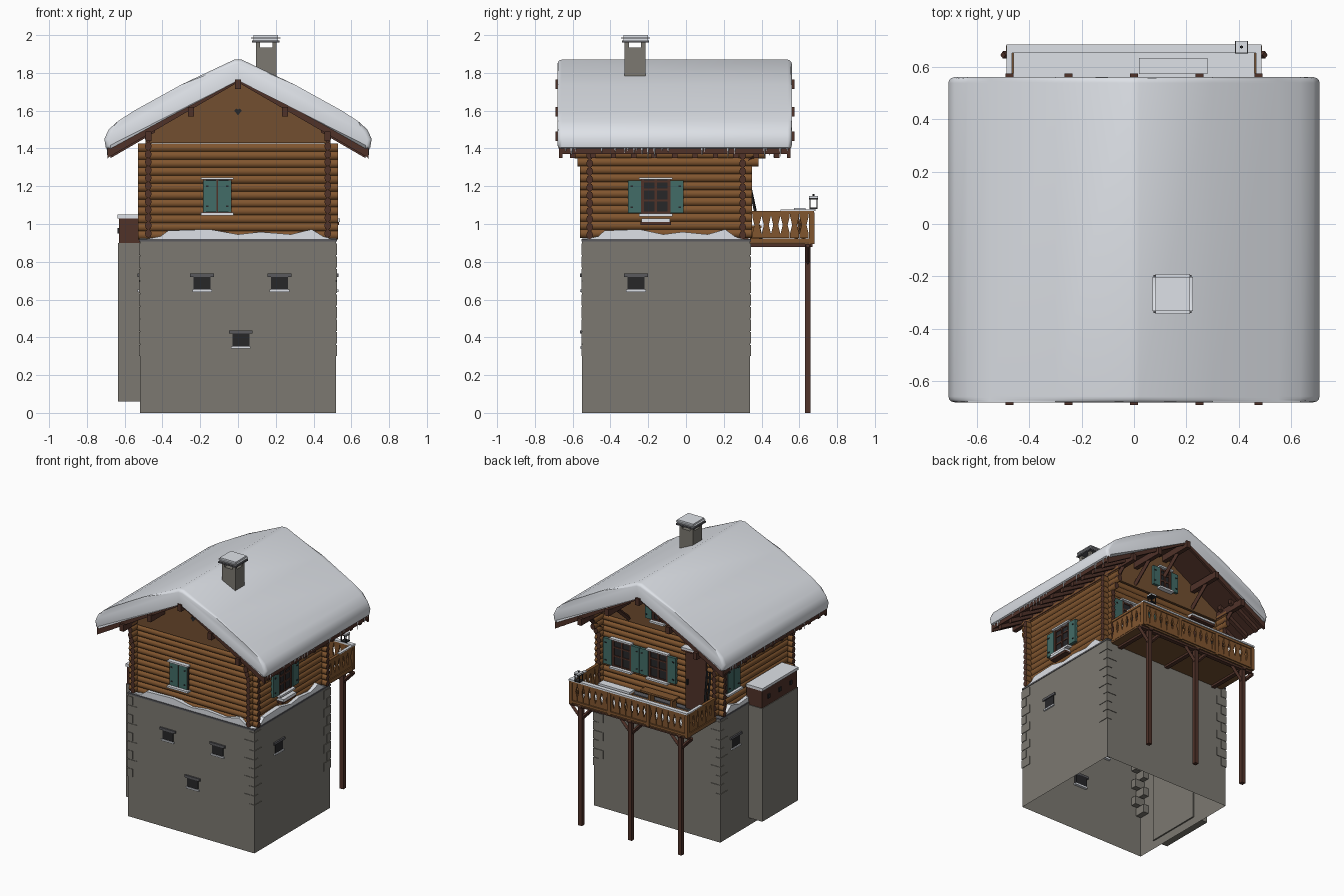
import bpy, bmesh, math, random
from mathutils import Vector

random.seed(4)
if "Cube" in bpy.data.objects:
    bpy.data.objects.remove(bpy.data.objects["Cube"])


def material(name, r, g, b):
    m = bpy.data.materials.new(name)
    m.use_nodes = True
    m.diffuse_color = (r, g, b, 1)
    m.node_tree.nodes["Principled BSDF"].inputs["Base Color"].default_value = (r, g, b, 1)
    return m


STONE = material("stone", .2, .19, .165)
SLATE = material("slate", .1, .1, .11)
LOG = material("log wood", .22, .092, .028)
PLANK = material("plank wood", .17, .078, .03)
DARK = material("dark wood", .08, .032, .022)
TEAL = material("teal paint", .055, .15, .135)
SNOW = material("snow", .8, .83, .88)
BLACK = material("black", .02, .02, .022)


class Part:
    """Collects simple solids into one object."""
    def __init__(self, name, *mats):
        self.name, self.mats, self.bm = name, mats, bmesh.new()

    def box(self, x0, x1, y0, y1, z0, z1):
        y0, y1 = sorted((y0, y1))
        return self.prism([(x0, z0), (x1, z0), (x1, z1), (x0, z1)], y0, y1)

    def prism(self, profile, a, b, axis="y"):
        put = (lambda u, t, v: (u, t, v)) if axis == "y" else (lambda u, t, v: (t, u, v))
        lo = [self.bm.verts.new(put(u, a, v)) for u, v in profile]
        hi = [self.bm.verts.new(put(u, b, v)) for u, v in profile]
        n = len(lo)
        caps = [self.bm.faces.new(lo), self.bm.faces.new(hi[::-1])]
        for i in range(n):
            self.bm.faces.new((lo[i], hi[i], hi[(i + 1) % n], lo[(i + 1) % n]))
        return caps

    def rod(self, p, q, r, n=4, r2=None):
        p, q = Vector(p), Vector(q)
        turn = (q - p).to_track_quat("Z", "Y").to_matrix().to_4x4()
        turn.translation = (p + q) / 2
        bmesh.ops.create_cone(self.bm, cap_ends=True, segments=n, radius1=r,
                              radius2=r if r2 is None else r2, depth=(q - p).length, matrix=turn)

    def done(self, smooth=None):
        bmesh.ops.recalc_face_normals(self.bm, faces=self.bm.faces)
        me = bpy.data.meshes.new(self.name)
        self.bm.to_mesh(me)
        self.bm.free()
        for m in self.mats:
            me.materials.append(m)
        ob = bpy.data.objects.new(self.name, me)
        bpy.context.collection.objects.link(ob)
        if smooth:
            bpy.ops.object.select_all(action="DESELECT")
            ob.select_set(True)
            bpy.context.view_layer.objects.active = ob
            bpy.ops.object.shade_smooth_by_angle(angle=math.radians(smooth))


# Stone basement, open below, with corner stones and a side shaft
p = Part("stone_base", STONE)
p.box(-.52, .52, -.55, .34, 0, .91)
p.bm.faces.ensure_lookup_table()
bmesh.ops.delete(p.bm, geom=[f for f in p.bm.faces if f.calc_center_median().z < .01], context="FACES_ONLY")
p.done()
p = Part("corner_stones", STONE)
for sx in (-1, 1):
    for y, sy in ((-.55, -1), (.34, 1)):
        for i in range(9):
            a, b = (.08, .04) if i % 2 else (.04, .08)
            xs = sorted((sx * .524, sx * (.52 - a)))
            p.box(*xs, y + sy * .004, y - sy * b, .3 + i * .067, .36 + i * .067)
p.done()
p = Part("stone_shaft", STONE)
p.box(-.635, -.51, -.41, .01, .06, .9)
p.done()
p = Part("foundation_cap", SLATE)
p.box(-.523, .523, -.553, .343, .908, .92)
p.done()
p = Part("shaft_box", DARK)
p.box(-.63, -.5, -.405, .005, .9, 1.03)
p.done()
p = Part("shaft_box_holes", BLACK)
for y in (-.33, -.2, -.07):
    p.box(-.637, -.629, y - .012, y + .012, .95, .98)
p.done()

# Log walls with dark end grain
p = Part("log_walls", LOG, DARK)


def log(axis, c, z, a, b):
    ring = [(c + .018 * math.cos(t * math.pi / 4), z + .023 * math.sin(t * math.pi / 4)) for t in range(8)]
    for cap in p.prism(ring, a, b, axis):
        cap.material_index = 1


for i in range(12):
    for y in (-.51, .3):
        log("x", y, .942 + i * .042, -.53, .53)
for i in range(13):
    step = max(0, min(i - 8, 2))
    for x in (-.475, .475):
        log("y", x, .95 + i * .042, -.56 - .015 * step, .35 + .035 * step)
p.done(50)

p = Part("gable_walls", PLANK)
for y in (-.51, .3):
    p.prism([(-.49, 1.43), (.49, 1.43), (.49, 1.48), (0, 1.765), (-.49, 1.48)], y - .016, y + .016)
p.done()
p = Part("gable_heart", BLACK)
p.prism([(0, 1.575), (.02, 1.6), (.01, 1.612), (0, 1.606), (-.01, 1.612), (-.02, 1.6)], -.53, -.525)
p.done()

# Roof: deck, bargeboards, rafters, purlins and back braces
slope = lambda x, z: z - .58 * abs(x)
p = Part("roof_deck", DARK)
q = Part("roof_boards", DARK)
for s in (-1, 1):
    def strip(part, x0, x1, top, bottom, a, b):
        part.prism([(s * x0, slope(x0, top)), (s * x1, slope(x1, top)),
                    (s * x1, slope(x1, bottom)), (s * x0, slope(x0, bottom))], a, b)
    strip(p, 0, .69, 1.8, 1.77, -.66, .54)
    strip(q, 0, .69, 1.802, 1.75, -.672, -.655)
    strip(q, 0, .69, 1.802, 1.75, .535, .552)
    for i in range(11):
        y = -.6 + i * .108
        strip(q, .44, .675, 1.775, 1.74, y - .014, y + .014)
p.done()
q.done()
p = Part("purlins", DARK)
for x in (-.475, -.25, 0, .25, .475):
    z = slope(x, 1.765)
    p.box(x - .016, x + .016, -.69, .575, z - .05, z)
    p.rod((x, .31, z - .17), (x, .46, z - .04), .016)
p.done()

p = Part("roof_snow", SNOW)
half = [(.02, 1.87), (.3, 1.738), (.55, 1.6), (.635, 1.545), (.685, 1.5), (.708, 1.45), (.7, 1.405), (.675, 1.392)]
profile = half + [(0, 1.785)] + [(-x, z) for x, z in reversed(half)]
caps = p.prism(profile, -.68, .56)
bmesh.ops.bevel(p.bm, geom=list({e for f in caps for e in f.edges}), offset=.022,
                segments=3, profile=.5, affect="EDGES", clamp_overlap=True)
p.done(45)
p = Part("icicles", SNOW)
for s in (-1, 1):
    for i in range(24):
        y = random.uniform(-.66, .54)
        p.rod((s * .69, y, 1.405), (s * .69, y, 1.385 - random.random() ** 2 * .05), .006, 5, 0)
p.done()

# Chimney with open vents and a snowy cap
p = Part("chimney", STONE)
p.box(.095, .205, -.325, -.215, 1.6, 1.935)
for x in (.095, .183):
    for y in (-.325, -.237):
        p.box(x, x + .022, y, y + .022, 1.935, 1.966)
p.done()
p = Part("chimney_cap", SLATE)
p.box(.075, .22, -.34, -.195, 1.962, 1.972)
p.done()
p = Part("chimney_snow", SNOW)
p.box(.07, .225, -.343, -.19, 1.97, 2)
bmesh.ops.bevel(p.bm, geom=p.bm.edges[:], offset=.012, segments=2, affect="EDGES")
p.done(60)

# Snow lying on the foundation ledge and shaft
drift = [(-.5, .918), (-.41, .935), (-.37, .965), (-.15, .972), (0, .945), (.12, .958), (.28, .945), (.39, .972), (.45, .935), (.5, .918)]
p = Part("ledge_snow", SNOW)
p.prism(drift, -.548, -.515)
for x in (-.518, .485):
    p.prism([(u * .84 - .12, z) for u, z in drift], x, x + .033, "x")
p.box(-.637, -.5, -.412, .012, 1.03, 1.05)
p.done()

# Windows and door, built as (along wall, outward, height) blocks
SIDES = {"front": lambda u, d: (u, -.51 - d), "back": lambda u, d: (u, .3 + d),
         "right": lambda u, d: (.475 + d, u), "left": lambda u, d: (-.475 - d, u)}
parts = {}


def block(name, mat, side, u0, u1, d0, d1, z0, z1):
    part = parts.setdefault(name, Part(name, mat))
    (xa, ya), (xb, yb) = SIDES[side](u0, d0), SIDES[side](u1, d1)
    part.box(*sorted((xa, xb)), ya, yb, z0, z1)


def window(side, u, z0, z1, w, shutter, closed=False):
    h = w / 2
    block("window_panes", BLACK, side, u - h, u + h, 0, .021, z0, z1)
    for a, b in ((-h, -h + .016), (h - .016, h), (-.006, .006)):
        block("window_frames", DARK, side, u + a, u + b, 0, .028, z0, z1)
    for z in (z0, z1 - .014, z0 + (z1 - z0) * .36, z0 + (z1 - z0) * .68):
        block("window_frames", DARK, side, u - h, u + h, 0, .026, z, z + .01)
    block("window_snow", SNOW, side, u - h - .01, u + h + .01, 0, .045, z1, z1 + .012)
    block("window_snow", SNOW, side, u - h - .01, u + h + .01, 0, .05, z0 - .014, z0)
    for s in (-1, 1):
        c = u + s * (h - shutter / 2 - .003 if closed else h + shutter / 2)
        block("shutters", TEAL, side, c - shutter / 2, c + shutter / 2, .01, .034, z0 + .004, z1 - .004)
        for z in (z0 + .03, z1 - .04):
            block("shutter_hinges", BLACK, side, c - shutter * .1 + s * .015, c + shutter * .1 + s * .015, .03, .038, z, z + .008)


window("front", -.11, 1.06, 1.235, .15, .068, True)
window("left", .16, 1.06, 1.25, .15, .068, True)
window("right", -.16, 1.055, 1.235, .155, .07)
window("back", .3, 1.07, 1.27, .16, .068)
window("back", 0, 1.07, 1.27, .16, .068)
window("back", 0, 1.5, 1.65, .1, .055)
block("flower_shelf", DARK, "right", -.24, -.08, 0, .06, .995, 1.01)
block("flower_shelf_snow", SNOW, "right", -.235, -.085, 0, .065, 1.01, 1.028)
block("door", DARK, "back", -.395, -.225, 0, .03, .92, 1.35)
block("door_snow", SNOW, "back", -.41, -.21, 0, .06, 1.365, 1.38)
block("door_hood", DARK, "back", -.41, -.21, 0, .055, 1.35, 1.365)
block("door_handle", BLACK, "back", -.25, -.24, .03, .04, 1.1, 1.14)

# Small basement openings
for side, u, z in (("front", -.19, .69), ("front", .22, .69), ("front", .015, .39),
                   ("right", -.265, .69), ("left", .16, .69), ("left", -.47, .69)):
    d = .041 if side == "front" else .046
    block("basement_openings", BLACK, side, u - .045, u + .045, d - .02, d + .003, z - .038, z + .034)
    block("basement_lintels", SLATE, side, u - .063, u + .063, d - .02, d + .01, z + .03, z + .047)
    block("basement_sills", SNOW, side, u - .052, u + .052, d - .02, d + .01, z - .049, z - .038)
for part in parts.values():
    part.done()

# Balcony floor, supports and cut-out railing
p = Part("balcony_floor", PLANK)
p.box(-.485, .485, .335, .67, .893, .912)
p.done()
p = Part("balcony_supports", DARK)
for x in (-.41, 0, .41):
    p.box(x - .015, x + .015, .63, .66, 0, .895)
    p.box(x - .015, x + .015, .335, .67, .878, .894)
    for s in (-1, 1):
        p.rod((x, .645, .79), (x + s * .09, .645, .885), .014)
p.box(-.485, .485, .63, .66, .878, .894)
p.done()
p = Part("balcony_railing", LOG)
cut = [(-.024, .925), (.024, .925), (.024, .95), (.013, .995), (.024, 1.04), (.024, 1.06),
       (-.024, 1.06), (-.024, 1.04), (-.013, .995), (-.024, .95)]
for i in range(19):
    x = -.45 + i * .05
    p.prism([(x + u, z) for u, z in cut], .66, .672)
for sx in (-.482, .47):
    for i in range(6):
        p.prism([(.375 + i * .05 + u, z) for u, z in cut], sx, sx + .012, "x")
for z in (.905, 1.052):
    p.box(-.487, .487, .655, .678, z, z + .018)
    for x in (-.487, .465):
        p.box(x, x + .022, .335, .66, z, z + .018)
for x in (-.475, -.16, .16, .475):
    p.box(x - .013, x + .013, .652, .68, .895, 1.06)
p.done()
p = Part("balcony_snow", SNOW)
p.box(-.487, .487, .653, .685, 1.068, 1.08)
p.box(-.487, -.465, .5, .66, 1.068, 1.076)
p.box(.465, .487, .5, .66, 1.068, 1.076)
p.box(-.46, .46, .5, .655, .91, .922)
p.box(.02, .28, .573, .633, 1.068, 1.084)
p.done()

# Table, bench, skis and lantern on the balcony
p = Part("table_and_bench", LOG)
p.box(.02, .28, .575, .63, 1.055, 1.068)
for x in (.06, .24):
    p.rod((x, .58, .915), (x, .625, 1.06), .009)
    p.rod((x, .625, .915), (x, .58, 1.06), .009)
    p.box(x - .22, x - .2, .34, .39, .91, .98)
p.box(-.18, .1, .335, .4, .98, .993)
p.done()
p = Part("skis", BLACK)
for x in (-.45, -.425):
    p.rod((x, .4, .915), (x + .02, .33, 1.24), .008)
p.done()
p = Part("lantern", BLACK)
p.box(.388, .432, .653, .697, 1.08, 1.088)
p.box(.386, .434, .651, .699, 1.13, 1.137)
for x in (.39, .426):
    for y in (.655, .691):
        p.box(x, x + .004, y, y + .004, 1.085, 1.132)
p.rod((.41, .675, 1.145), (.41, .675, 1.158), .006, 6)
p.done()
p = Part("lantern_snow", SNOW)
p.box(.387, .433, .652, .698, 1.137, 1.147)
p.done()
